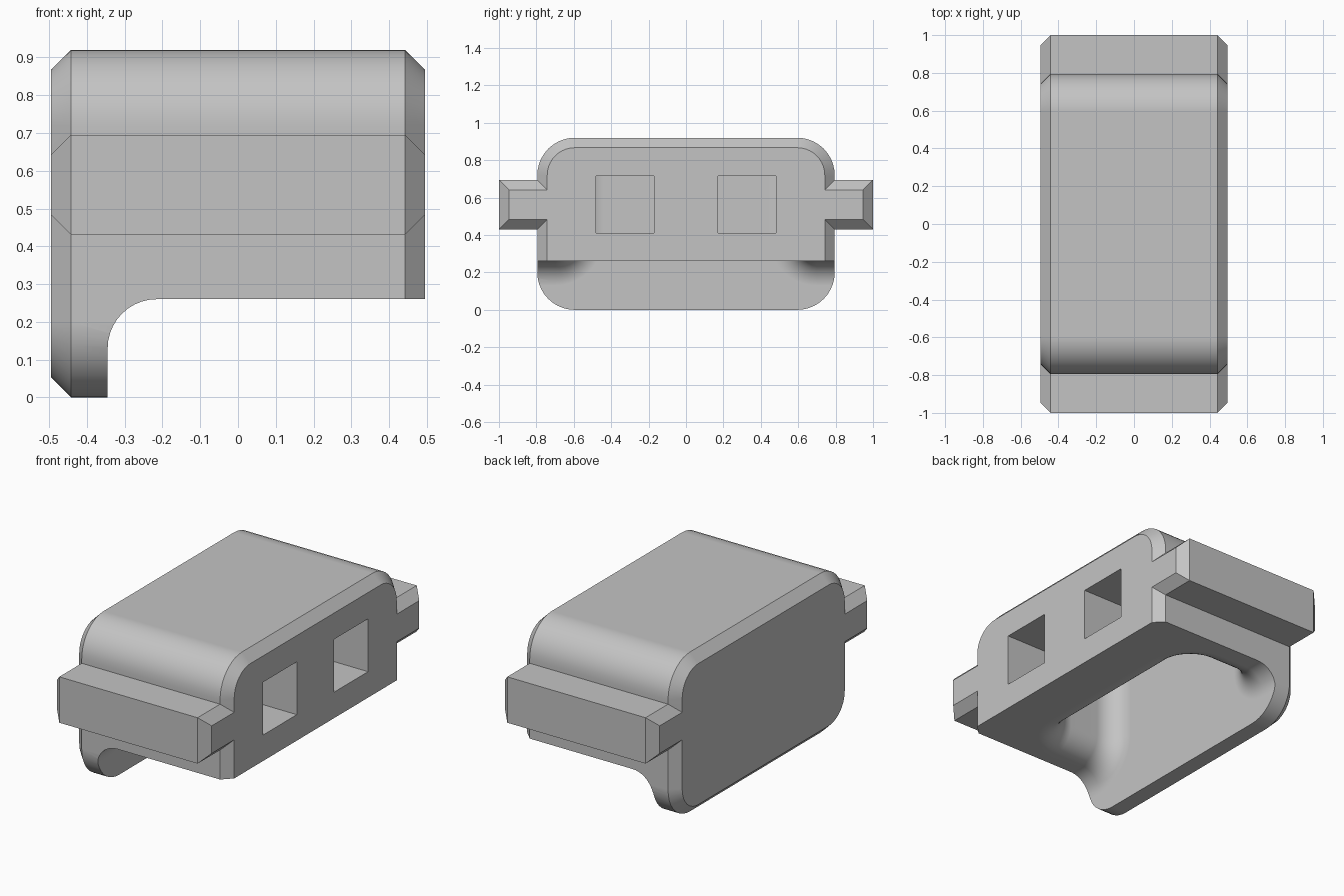
import bpy
import bmesh
from math import sin, cos, pi

cube = bpy.data.objects.get("Cube")
if cube:
    bpy.data.objects.remove(cube, do_unlink=True)

HALF_X, CHAMFER = 0.495, 0.053      # overall half width and end chamfer
HALF_Y, TOP, CORNER = 0.795, 0.92, 0.2
WING_LOW, WING_HIGH = 0.43, 0.695
FLANGE_X, UNDERSIDE = -0.345, 0.26
CAVITY_X, CAVITY_Y, CEILING = 0.10, 0.57, 0.80
R, STEPS = 0.13, 10                 # blend radius under the body

grey = bpy.data.materials.new("plain grey")
grey.use_nodes = True
grey.diffuse_color = (0.55, 0.55, 0.55, 1)
grey.node_tree.nodes["Principled BSDF"].inputs["Base Color"].default_value = grey.diffuse_color


def quarter(start):
    """Angles of a quarter turn."""
    return [start + pi / 2 * i / STEPS for i in range(STEPS + 1)]


def make_object(name, bm):
    bmesh.ops.recalc_face_normals(bm, faces=bm.faces[:])
    mesh = bpy.data.meshes.new(name)
    bm.to_mesh(mesh)
    bm.free()
    mesh.materials.append(grey)
    obj = bpy.data.objects.new(name, mesh)
    bpy.context.collection.objects.link(obj)
    return obj


def bridge(bm, rows, closed):
    """Quads between neighbouring rows of vertices."""
    for a, b in zip(rows, rows[1:]):
        n = len(a)
        for i in range(n if closed else n - 1):
            j = (i + 1) % n
            bm.faces.new((a[i], a[j], b[j], b[i]))


def outline(inset):
    """Rounded body with a side wing on each side, as (y, z) points."""
    y, r = HALF_Y - inset, CORNER - inset
    cy, low, high = HALF_Y - CORNER, CORNER, TOP - CORNER
    half = [(cy + r * cos(a), low + r * sin(a)) for a in quarter(-pi / 2)]
    half += [(y, WING_LOW + inset), (1 - inset, WING_LOW + inset),
             (1 - inset, WING_HIGH - inset), (y, WING_HIGH - inset)]
    half += [(cy + r * cos(a), high + r * sin(a)) for a in quarter(0)]
    return half + [(-py, pz) for py, pz in reversed(half)]


# Body with chamfered ends
bm = bmesh.new()
stations = [(-HALF_X, CHAMFER), (CHAMFER - HALF_X, 0), (HALF_X - CHAMFER, 0), (HALF_X, CHAMFER)]
rings = [[bm.verts.new((x, y, z)) for y, z in outline(c)] for x, c in stations]
bridge(bm, rings, True)
bm.faces.new(rings[0])
bm.faces.new(rings[-1])
body = make_object("cover_body", bm)

# Lip section: distance outside the cavity wall, height, and normal into the air
section = [(0, CEILING, -1, 0)]
section += [(R - R * cos(a), UNDERSIDE + R - R * sin(a), -cos(a), -sin(a)) for a in quarter(0)]
section += [(0.6, UNDERSIDE, 0, -1), (0.6, -0.5, 0, 0)]

# Path around the cavity: centre, direction, and the blend offset at the flange
half_path = [(FLANGE_X + R * (1 - cos(a)), CAVITY_Y - R, 0, 1, R * (1 - sin(a))) for a in quarter(0)]
half_path += [(CAVITY_X - R, CAVITY_Y - R, cos(a), sin(a), 0) for a in reversed(quarter(0))]
path = half_path + [(x, -y, dx, -dy, d) for x, y, dx, dy, d in reversed(half_path)]

# Cutter for the underside, flange and cavity
bm = bmesh.new()
rows = []
for x, y, dx, dy, d in path:
    row = []
    for e, z, ne, nz in section:
        reach = R + e + d * ne
        row.append(bm.verts.new((x + dx * reach, y + dy * reach, z + d * nz)))
    rows.append(row)
bridge(bm, rows, False)
bm.faces.new([row[0] for row in rows])
bm.faces.new([row[-1] for row in rows])
bm.faces.new(rows[0] + rows[-1][::-1])
bmesh.ops.remove_doubles(bm, verts=bm.verts[:], dist=1e-5)
cutters = [make_object("underside_cutter", bm)]

# Cutters for the two square openings
for side in (-1, 1):
    bm = bmesh.new()
    bmesh.ops.create_cube(bm, size=1)
    bmesh.ops.scale(bm, vec=(0.6, 0.31, 0.305), verts=bm.verts[:])
    bmesh.ops.translate(bm, vec=(0.3, side * 0.325, 0.5625), verts=bm.verts[:])
    cutters.append(make_object("opening_cutter", bm))

bpy.ops.object.select_all(action="DESELECT")
body.select_set(True)
bpy.context.view_layer.objects.active = body
for cutter in cutters:
    cutter.hide_render = True
    mod = body.modifiers.new("cut", "BOOLEAN")
    mod.operation = "DIFFERENCE"
    mod.solver = "EXACT"
    mod.object = cutter
    bpy.ops.object.modifier_apply(modifier=mod.name)
    bpy.data.objects.remove(cutter, do_unlink=True)

# Smooth rounds, crisp chamfers
bpy.ops.object.shade_smooth_by_angle()
normals = body.modifiers.new("flat_face_normals", "WEIGHTED_NORMAL")
normals.keep_sharp = True
